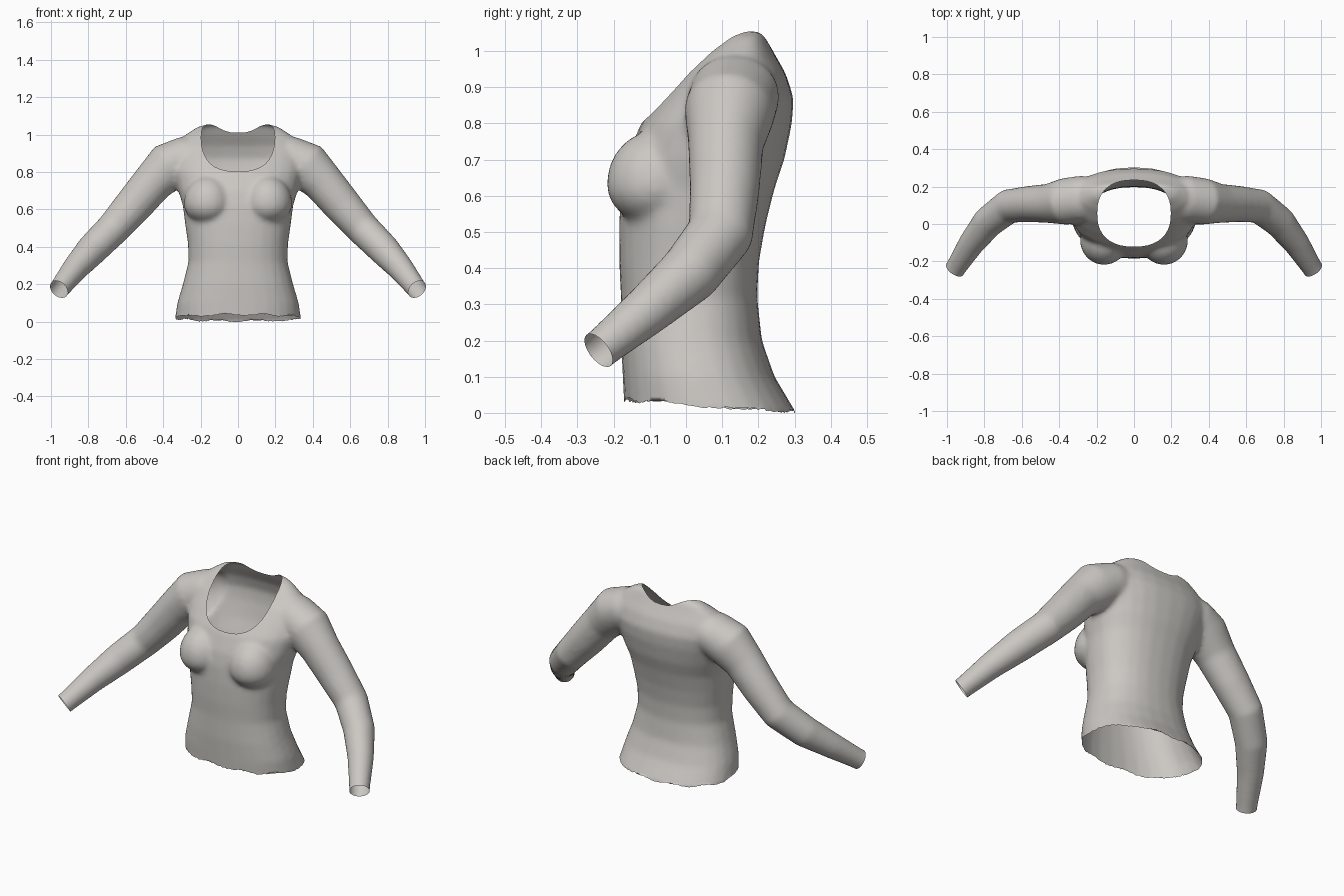
import bpy, bmesh, math, random
from mathutils import Vector

random.seed(4)
cube = bpy.data.objects.get("Cube")
if cube:
    bpy.data.objects.remove(cube, do_unlink=True)

fabric = bpy.data.materials.new("warm grey fabric")
fabric.use_nodes = True
GREY = (0.60, 0.58, 0.55, 1)
fabric.diffuse_color = GREY
fabric.node_tree.nodes["Principled BSDF"].inputs["Base Color"].default_value = GREY
SIDES = 28


def super_point(angle, power):
    c, s = math.cos(angle), math.sin(angle)
    return (math.copysign(abs(c) ** (2 / power), c),
            math.copysign(abs(s) ** (2 / power), s))


def loft(bm, rings):
    """Join rings of points into a closed tube with capped ends."""
    rows = [[bm.verts.new(p) for p in ring] for ring in rings]
    faces = [bm.faces.new(rows[0]), bm.faces.new(rows[-1])]
    for a, b in zip(rows, rows[1:]):
        for i in range(SIDES):
            j = (i + 1) % SIDES
            faces.append(bm.faces.new((a[i], a[j], b[j], b[i])))
    bmesh.ops.recalc_face_normals(bm, faces=faces)


def torso_ring(z, half_width, front, back, power):
    mid, depth = (front + back) / 2, (back - front) / 2
    ring = []
    for i in range(SIDES):
        x, y = super_point(math.tau * i / SIDES, power)
        ring.append((half_width * x, mid + depth * y, z))
    return ring


def sleeve_rings(path, side):
    points = [Vector((side * x, y, z)) for x, y, z, r, d in path]
    rings = []
    for k, (p, row) in enumerate(zip(points, path)):
        along = (points[min(k + 1, len(path) - 1)] - points[max(k - 1, 0)]).normalized()
        u = along.cross(Vector((0, 1, 0))).normalized()
        v = along.cross(u)
        angles = [math.tau * i / SIDES for i in range(SIDES)]
        rings.append([p + u * row[3] * math.cos(a) + v * row[4] * math.sin(a) for a in angles])
    return rings


# Torso sections: height, half width, front, back, squareness
torso = [
    (-0.10, 0.36, -0.17, 0.36, 2.3), (0.0, 0.34, -0.17, 0.305, 2.3),
    (0.10, 0.325, -0.175, 0.245, 2.3), (0.20, 0.295, -0.18, 0.21, 2.3),
    (0.32, 0.265, -0.18, 0.197, 2.3), (0.42, 0.268, -0.185, 0.202, 2.3),
    (0.52, 0.283, -0.185, 0.22, 2.3), (0.62, 0.295, -0.18, 0.245, 2.3),
    (0.70, 0.32, -0.165, 0.272, 2.3), (0.80, 0.345, -0.125, 0.293, 2.3),
    (0.87, 0.35, -0.07, 0.298, 2.3), (0.94, 0.34, -0.01, 0.275, 2.3),
    (1.0, 0.28, 0.055, 0.24, 2.5), (1.04, 0.22, 0.11, 0.22, 2.8),
    (1.055, 0.17, 0.14, 0.21, 2.8),
]
# Sleeve centre line: x, y, z, radius, depth radius
sleeve = [
    (0.18, 0.145, 0.91, 0.09, 0.10), (0.27, 0.135, 0.88, 0.115, 0.125),
    (0.37, 0.12, 0.83, 0.13, 0.125), (0.455, 0.11, 0.745, 0.11, 0.105),
    (0.56, 0.107, 0.62, 0.102, 0.097), (0.67, 0.095, 0.495, 0.09, 0.092),
    (0.78, 0.01, 0.385, 0.085, 0.085), (0.87, -0.105, 0.285, 0.07, 0.07),
    (0.95, -0.23, 0.182, 0.056, 0.056), (1.0, -0.31, 0.12, 0.056, 0.056),
]

bm = bmesh.new()
loft(bm, [torso_ring(*row) for row in torso])
for side in (-1, 1):
    loft(bm, sleeve_rings(sleeve, side))
    # Bust
    ball = bmesh.ops.create_uvsphere(bm, u_segments=24, v_segments=16, radius=1)["verts"]
    for v in ball:
        v.co = Vector((side * 0.16 + v.co.x * 0.13, -0.085 + v.co.y * 0.135,
                       0.63 + v.co.z * (0.15 if v.co.z > 0 else 0.11)))
mesh = bpy.data.meshes.new("shirt")
bm.to_mesh(mesh)
bm.free()
shirt = bpy.data.objects.new("shirt", mesh)
bpy.context.collection.objects.link(shirt)

# Blend the parts into one skin
remesh = shirt.modifiers.new("blend", "REMESH")
remesh.mode = "VOXEL"
remesh.voxel_size = 0.013
soften = shirt.modifiers.new("soften", "SMOOTH")
soften.factor = 0.5
soften.iterations = 9
depsgraph = bpy.context.evaluated_depsgraph_get()
skin = bpy.data.meshes.new_from_object(shirt.evaluated_get(depsgraph))
shirt.modifiers.clear()
shirt.data = skin
bm = bmesh.new()
bm.from_mesh(skin)


def trim(point, normal):
    bmesh.ops.bisect_plane(bm, geom=bm.verts[:] + bm.edges[:] + bm.faces[:],
                           plane_co=point, plane_no=normal, clear_outer=True)


# Open hem and cuffs
trim((0, 0, 0.025), (0, -0.07, -1))
for side in (-1, 1):
    trim((side * 0.957, -0.243, 0.174), (side * 0.5, -0.72, -0.55))

# Open neckline, cut along a rounded outline
outline = []
for i in range(40):
    x, y = super_point(math.tau * i / 40, 2.4)
    outline.append(Vector((0.197 * x, 0.057 + 0.178 * y, 0)))
planes = []
for a, b in zip(outline, outline[1:] + outline[:1]):
    normal = Vector((b.y - a.y, a.x - b.x, 0)).normalized()
    middle = (a + b) / 2
    planes.append((a, normal))
    reach = (b - a).length / 2 + 0.02
    near = [f for f in bm.faces if f.calc_center_median().z > 0.74
            and (f.calc_center_median().xy - middle.xy).length < reach]
    parts = set(near)
    for f in near:
        parts.update(f.edges)
        parts.update(f.verts)
    bmesh.ops.bisect_plane(bm, geom=list(parts), plane_co=a, plane_no=normal)
inside = []
for f in bm.faces:
    c = f.calc_center_median()
    if c.z > 0.74 and all((c - a).dot(n) < 1e-5 for a, n in planes):
        inside.append(f)
bmesh.ops.delete(bm, geom=inside, context="FACES")

# Slightly ragged hem
for v in bm.verts:
    if v.is_boundary and v.co.z < 0.06 and abs(v.co.x) < 0.5:
        v.co.z += 0.005 * math.sin(v.co.x * 31 + v.co.y * 17) + random.uniform(-0.003, 0.003)

for f in bm.faces:
    f.smooth = True
    f.material_index = 0
bm.to_mesh(skin)
bm.free()
skin.materials.clear()
skin.materials.append(fabric)
